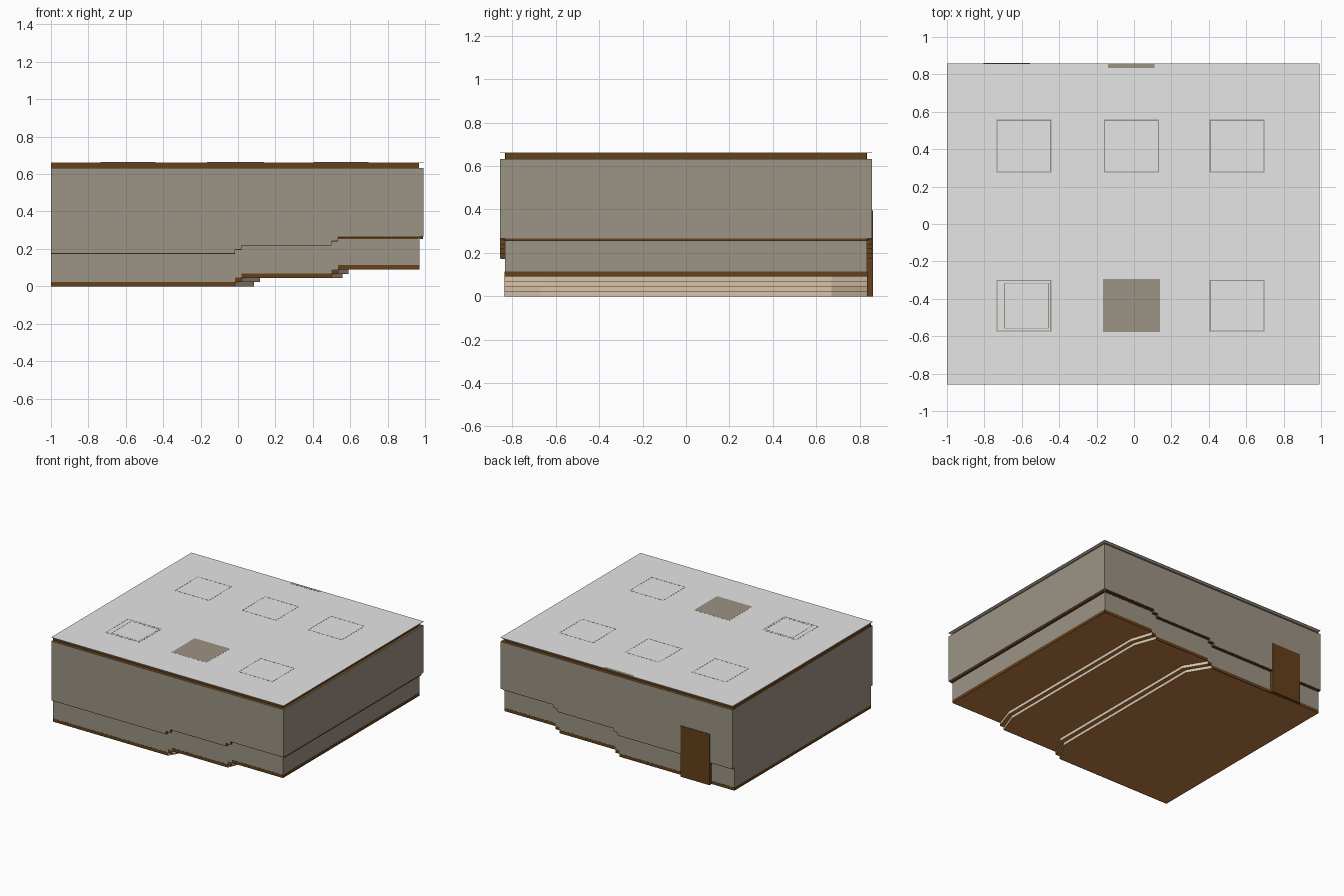
import bpy, bmesh

if "Cube" in bpy.data.objects:
    bpy.data.objects.remove(bpy.data.objects["Cube"])

def material(name, rgb):
    m = bpy.data.materials.new(name)
    m.diffuse_color = (*rgb, 1)
    m.use_nodes = True
    m.node_tree.nodes["Principled BSDF"].inputs["Base Color"].default_value = m.diffuse_color
    return m

WALL = material("taupe wall", (0.335, 0.293, 0.233))
BROWN = material("brown wood", (0.13, 0.051, 0.011))
FLOOR = material("warm wood floor", (0.51, 0.21, 0.062))
BEIGE = material("beige riser", (0.70, 0.55, 0.40))
CEIL = material("light grey ceiling", (0.79, 0.79, 0.79))

def finish(name, bm, mat):
    bmesh.ops.recalc_face_normals(bm, faces=bm.faces)
    me = bpy.data.meshes.new(name)
    bm.to_mesh(me)
    bm.free()
    me.materials.append(mat)
    ob = bpy.data.objects.new(name, me)
    bpy.context.collection.objects.link(ob)
    return ob

def prism(name, pts, y0, y1, mat):
    """Extrude an x-z profile along y."""
    bm = bmesh.new()
    f = bm.faces.new([bm.verts.new((x, y0, z)) for x, z in pts])
    r = bmesh.ops.extrude_face_region(bm, geom=[f])
    for v in r["geom"]:
        if isinstance(v, bmesh.types.BMVert):
            v.co.y = y1
    return finish(name, bm, mat)

def box(name, x, y, z, mat):
    return prism(name, [(x[0], z[0]), (x[1], z[0]), (x[1], z[1]), (x[0], z[1])], y[0], y[1], mat)

def polys(name, faces, mat):
    bm = bmesh.new()
    for f in faces:
        bm.faces.new([bm.verts.new(p) for p in f])
    return finish(name, bm, mat)

LEVELS = [0, 0.022, 0.045, 0.067, 0.09]
WALL_X = [-0.015, 0.02, 0.50, 0.535]      # step positions at the side walls
MID_X = [0.085, 0.118, 0.56, 0.59]        # step positions across the middle
HW, OUT, RAIL, TOP = 0.835, 0.858, 0.177, 0.66

def stair(dz, xend):
    """Stepped line following the floor levels along a side wall."""
    xs = [-1] + WALL_X + [xend]
    return [p for i, z in enumerate(LEVELS) for p in ((xs[i], z + dz), (xs[i + 1], z + dz))]

def band(lo, hi, xend):
    return stair(lo, xend) + stair(hi, xend)[::-1]

# side walls: inset lower part, ledge rail, outset upper part
for side, s in (("front", -1), ("back", 1)):
    prism(side + "_baseboard", band(0, 0.024, 0.97), s * (HW - 0.006), s * (HW + 0.001), BROWN)
    prism(side + "_lower_wall", band(0.022, RAIL, 0.97), s * (HW - 0.005), s * HW, WALL)
    prism(side + "_rail", band(RAIL - 0.005, RAIL + 0.004, 0.97), s * (HW - 0.01), s * (OUT - 0.002), BROWN)
    box(side + "_rail_edge", (0.535, 0.965), (s * (HW - 0.01), s * (HW + 0.001)), (0.254, 0.267), BROWN)
    prism(side + "_upper_wall", stair(RAIL, 0.99) + [(0.99, 0.632), (-1, 0.632)], s * (OUT - 0.005), s * OUT, WALL)
    box(side + "_crown", (-1, 0.967), (s * (HW - 0.01), s * (HW - 0.004)), (0.63, TOP), BROWN)
    box(side + "_crown_top", (-1, 0.985), (s * (HW - 0.01), s * (OUT - 0.001)), (0.628, 0.632), BROWN)

# right end wall
zr = LEVELS[-1]
box("right_baseboard", (0.965, 0.971), (-HW, HW), (zr, zr + 0.024), BROWN)
box("right_lower_wall", (0.965, 0.97), (-HW, HW), (zr + 0.022, zr + RAIL), WALL)
box("right_rail", (0.96, 0.988), (-HW, HW), (zr + RAIL - 0.013, zr + RAIL), BROWN)
box("right_upper_wall", (0.986, 0.991), (-OUT, OUT), (zr + RAIL, 0.632), WALL)
box("right_crown", (0.96, 0.967), (-HW + 0.005, HW - 0.005), (0.63, TOP), BROWN)
box("right_crown_top", (0.96, 0.988), (-OUT + 0.002, OUT - 0.002), (0.628, 0.632), BROWN)

# left end wall, flat for its full height
box("left_lower_wall", (-1, -0.995), (-HW, HW), (0.024, 0.2), WALL)
box("left_upper_wall", (-1, -0.995), (-OUT, OUT), (RAIL, 0.632), WALL)
box("left_baseboard", (-1.0, -0.994), (-HW, HW), (0, 0.025), BROWN)
box("left_crown", (-1.0, -0.994), (-HW, HW), (0.631, TOP), BROWN)

# tiered floor with bent step fronts
def bend(i, z):
    if i < 0 or i >= len(WALL_X):
        w = m = -1 if i < 0 else 0.97
    else:
        w, m = WALL_X[i], MID_X[i]
    return [(w, -HW, z), (m, -0.67, z), (m, 0.67, z), (w, HW, z)]

floors, risers = [], []
for i, z in enumerate(LEVELS):
    a, b = bend(i - 1, z), bend(i, z)
    floors += [(a[k], b[k], b[k + 1], a[k + 1]) for k in range(3)]
    if i < len(WALL_X):
        c = bend(i, LEVELS[i + 1])
        risers += [(b[k], b[k + 1], c[k + 1], c[k]) for k in range(3)]
polys("tiered_floor", floors, FLOOR)
polys("step_risers", risers, BEIGE)

# door in the back wall
box("door", (-0.805, -0.557), (HW - 0.005, 0.862), (0, 0.395), BROWN)

# ceiling
box("ceiling", (-1, 0.991), (-OUT, OUT), (TOP, TOP + 0.003), CEIL)

PZ = (TOP + 0.002, TOP + 0.0036)

def frame(name, x0, x1, y0, y1, w=0.006):
    box(name + "_a", (x0, x1), (y0, y0 + w), PZ, WALL)
    box(name + "_b", (x0, x1), (y1 - w, y1), PZ, WALL)
    box(name + "_c", (x0, x0 + w), (y0 + w, y1 - w), PZ, WALL)
    box(name + "_d", (x1 - w, x1), (y0 + w, y1 - w), PZ, WALL)

# light panel outlines, one filled hatch, and a smaller vent
for x in (-0.735, -0.16, 0.405):
    frame("light_panel_back", x, x + 0.293, 0.275, 0.558)
    if x != -0.16:
        frame("light_panel_front", x, x + 0.293, -0.575, -0.3)
box("ceiling_hatch", (-0.165, 0.138), (-0.578, -0.295), PZ, WALL)
box("ceiling_edge_patch", (-0.14, 0.11), (0.835, 0.855), PZ, WALL)
frame("vent_left", -0.695, -0.455, -0.56, -0.315, 0.004)
